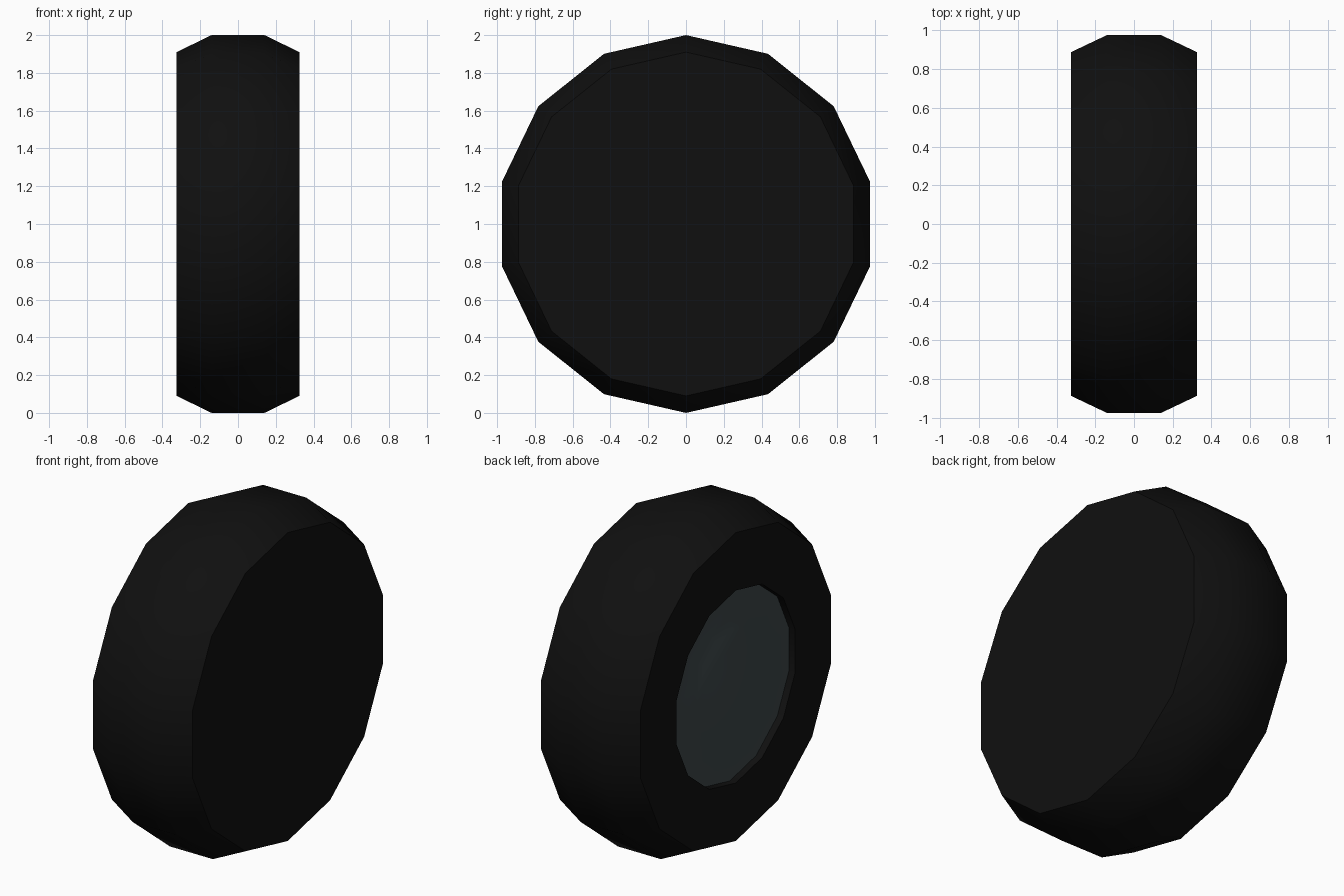
import bpy, bmesh, math

if "Cube" in bpy.data.objects:
    bpy.data.objects.remove(bpy.data.objects["Cube"])

SIDES = 14


def material(name, rgb):
    m = bpy.data.materials.new(name)
    m.diffuse_color = (*rgb, 1)
    m.use_nodes = True
    m.node_tree.nodes["Principled BSDF"].inputs["Base Color"].default_value = m.diffuse_color
    return m


rubber = material("black rubber", (0.005, 0.005, 0.005))
metal = material("dark grey metal", (0.048, 0.065, 0.069))


def lathe(name, profile, mat, cap_start=False, cap_end=False):
    """Spin (x, radius) points around the wheel axle, a vertex at the top."""
    bm = bmesh.new()
    rings = []
    for x, r in profile:
        rings.append([bm.verts.new((x, r * math.sin(2 * math.pi * i / SIDES),
                                    1 + r * math.cos(2 * math.pi * i / SIDES)))
                      for i in range(SIDES)])
    for a, b in zip(rings, rings[1:]):
        for i in range(SIDES):
            j = (i + 1) % SIDES
            # profiles run from -x to +x on the outside of the surface
            bm.faces.new((a[i], a[j], b[j], b[i])[::-1])
    if cap_start:
        bm.faces.new(rings[0])
    if cap_end:
        bm.faces.new(rings[-1][::-1])
    # the first face points the right way when the profile runs outward
    me = bpy.data.meshes.new(name)
    bm.to_mesh(me)
    bm.free()
    me.materials.append(mat)
    ob = bpy.data.objects.new(name, me)
    bpy.context.collection.objects.link(ob)
    bpy.context.view_layer.objects.active = ob
    ob.select_set(True)
    bpy.ops.object.shade_smooth_by_angle(angle=math.radians(35))
    ob.select_set(False)
    return ob


# tyre: recess wall, outer sidewall, bevelled tread, closed inner side
lathe("tyre", [(-0.285, 0.566), (-0.325, 0.568), (-0.325, 0.91), (-0.14, 1.0),
               (0.14, 1.0), (0.325, 0.91)], rubber, cap_end=True)

# hub: recessed disc with a raised, bevelled centre boss
lathe("hub", [(-0.303, 0.332), (-0.286, 0.385), (-0.286, 0.566)],
      metal, cap_start=True)
